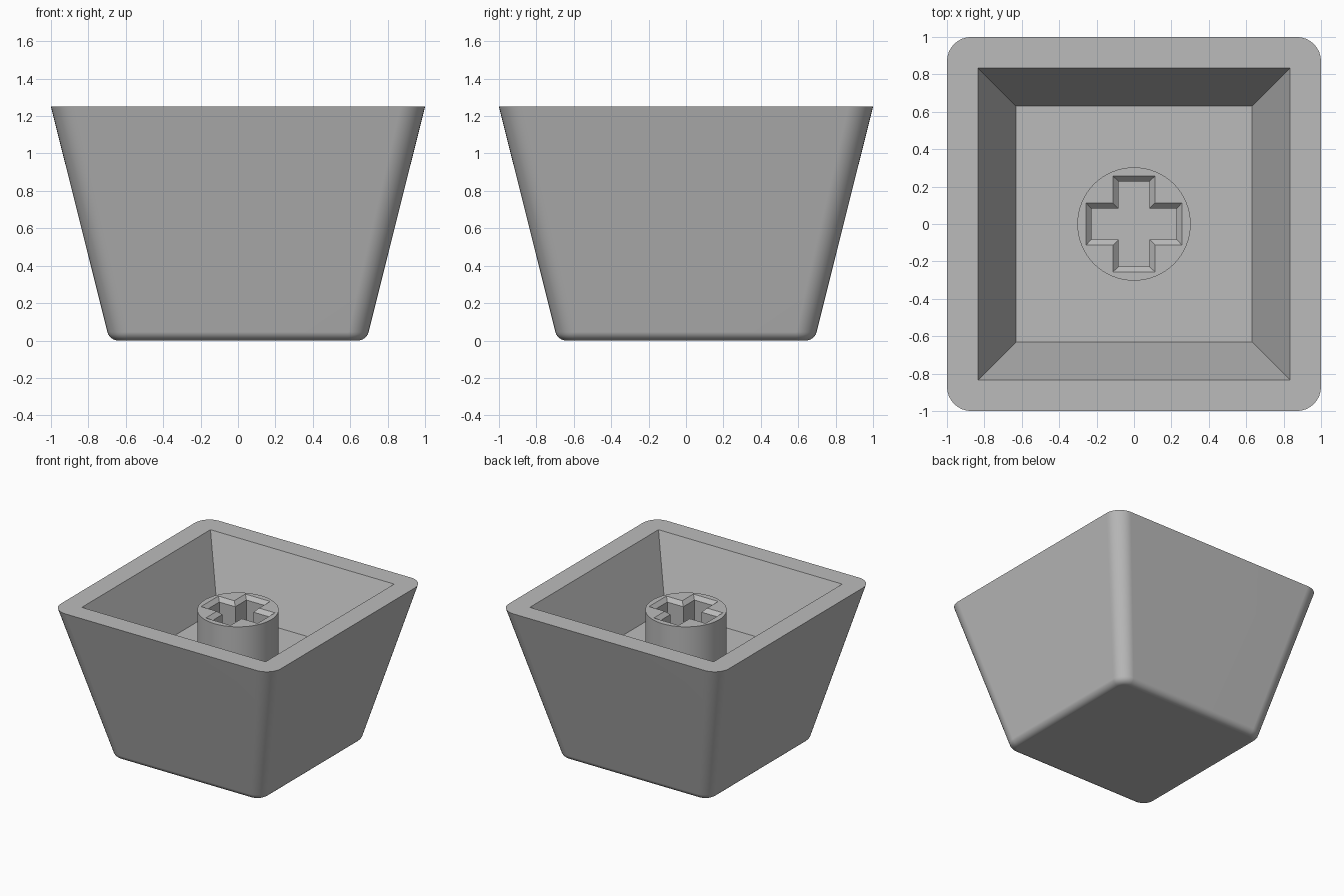
import bpy, bmesh, math

if "Cube" in bpy.data.objects:
    bpy.data.objects.remove(bpy.data.objects["Cube"])

grey = bpy.data.materials.new("plain grey")
grey.diffuse_color = (0.5, 0.5, 0.5, 1)
grey.use_nodes = True
grey.node_tree.nodes["Principled BSDF"].inputs["Base Color"].default_value = grey.diffuse_color

RIM_Z, FLOOR_Z, STEM_Z = 1.25, 0.725, 1.135


def ring(bm, points, z):
    return [bm.verts.new((x, y, z)) for x, y in points]


def bridge(bm, a, b):
    n = len(a)
    for i in range(n):
        j = (i + 1) % n
        bm.faces.new((a[i], a[j], b[j], b[i]))


def fill_between(bm, outer, inner):
    """Flat face between an outer loop and an inner loop."""
    edges = []
    for loop in (outer, inner):
        for i, v in enumerate(loop):
            edges.append(bm.edges.get((v, loop[(i + 1) % len(loop)])))
    bmesh.ops.triangle_fill(bm, edges=edges, use_beauty=True)


def rounded_square(half, radius, steps=8):
    pts = []
    for q in range(4):
        cx = (half - radius) * (1 if q in (0, 3) else -1)
        cy = (half - radius) * (1 if q in (0, 1) else -1)
        for s in range(steps + 1):
            a = math.radians(90 * (q + s / steps))
            pts.append((cx + radius * math.cos(a), cy + radius * math.sin(a)))
    return pts


def square(h):
    return [(h, h), (-h, h), (-h, -h), (h, -h)]


def cross(length, width):
    pts = []
    for q in range(4):
        c, s = ((1, 0), (0, 1), (-1, 0), (0, -1))[q]
        for x, y in ((length, -width), (length, width), (width, width)):
            pts.append((x * c - y * s, x * s + y * c))
    return pts


def finish(bm, name):
    bmesh.ops.recalc_face_normals(bm, faces=bm.faces)
    mesh = bpy.data.meshes.new(name)
    bm.to_mesh(mesh)
    bm.free()
    mesh.materials.append(grey)
    ob = bpy.data.objects.new(name, mesh)
    bpy.context.collection.objects.link(ob)
    bpy.ops.object.select_all(action='DESELECT')
    ob.select_set(True)
    bpy.context.view_layer.objects.active = ob
    bpy.ops.object.shade_smooth_by_angle(angle=math.radians(30))
    weighted = ob.modifiers.new("flat walls", 'WEIGHTED_NORMAL')
    weighted.keep_sharp = True
    return ob


# Tapered cap shell: rounded base edge, sloping walls, rim, sharp-cornered cavity
bm = bmesh.new()
fillet, flat_half, corner = 0.06, 0.64, 0.11
widest = flat_half + fillet * math.cos(math.radians(14))
loops = []
for i in range(7):
    a = math.radians(-90 + 76 * i / 6)
    half = flat_half + fillet * math.cos(a)
    loops.append(ring(bm, rounded_square(half, corner - (widest - half)),
                      fillet + fillet * math.sin(a)))
loops.append(ring(bm, rounded_square(1.0, 0.13), RIM_Z))
bm.faces.new(loops[0])
for a, b in zip(loops, loops[1:]):
    bridge(bm, a, b)
mouth = ring(bm, square(0.835), RIM_Z)
floor = ring(bm, square(0.63), FLOOR_Z)
bridge(bm, mouth, floor)
bm.faces.new(floor)
fill_between(bm, loops[-1], mouth)
finish(bm, "cap_shell")

# Round stem with a chamfered cross socket
bm = bmesh.new()
circle = [(0.303 * math.cos(math.tau * i / 64), 0.303 * math.sin(math.tau * i / 64))
          for i in range(64)]
base, top = ring(bm, circle, FLOOR_Z), ring(bm, circle, STEM_Z)
bridge(bm, base, top)
lip = ring(bm, cross(0.257, 0.113), STEM_Z)
throat = ring(bm, cross(0.228, 0.083), STEM_Z - 0.03)
foot = ring(bm, cross(0.228, 0.083), FLOOR_Z)
bridge(bm, lip, throat)
bridge(bm, throat, foot)
fill_between(bm, top, lip)
fill_between(bm, base, foot)
finish(bm, "stem")
